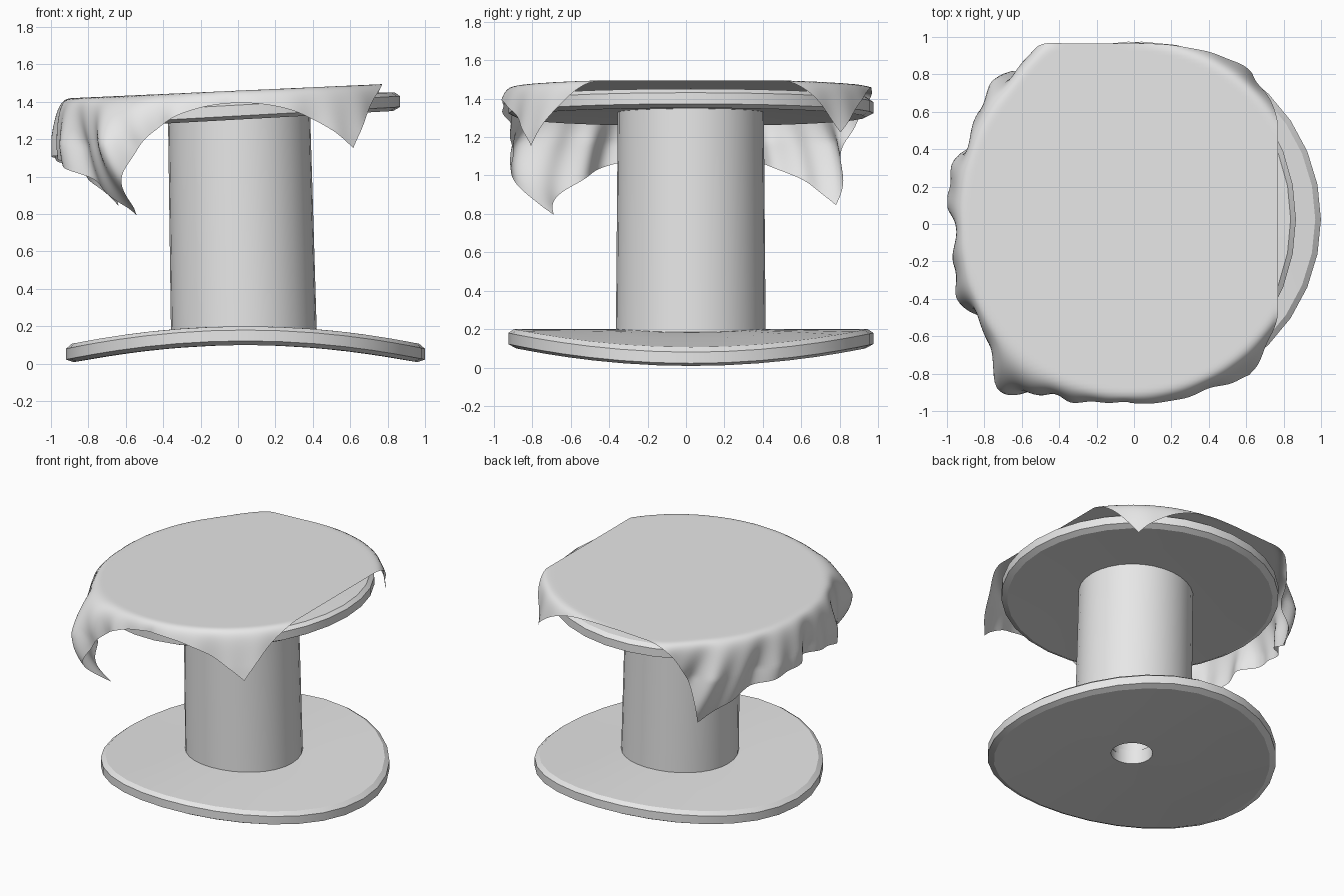
import bpy, bmesh, math

cube = bpy.data.objects.get("Cube")
if cube:
    bpy.data.objects.remove(cube, do_unlink=True)

# One pale grey for everything
grey = bpy.data.materials.new("pale_grey")
grey.use_nodes = True
grey.diffuse_color = (0.8, 0.8, 0.8, 1)
grey.node_tree.nodes["Principled BSDF"].inputs["Base Color"].default_value = (0.8, 0.8, 0.8, 1)


def finish(bm, name, angle, fix_normals=True):
    """Turn a bmesh into a shaded, coloured object."""
    if fix_normals:
        bmesh.ops.recalc_face_normals(bm, faces=bm.faces)
    mesh = bpy.data.meshes.new(name)
    bm.to_mesh(mesh)
    bm.free()
    mesh.materials.append(grey)
    obj = bpy.data.objects.new(name, mesh)
    bpy.context.collection.objects.link(obj)
    bpy.ops.object.select_all(action="DESELECT")
    obj.select_set(True)
    bpy.context.view_layer.objects.active = obj
    bpy.ops.object.shade_smooth_by_angle(angle=math.radians(angle))
    return obj


def lathe(name, profile, warp, sides=32, angle=20):
    """Spin a closed (radius, height) loop, then warp every point."""
    bm = bmesh.new()
    rings = []
    for i in range(sides):
        a = math.tau * i / sides
        rings.append([bm.verts.new(warp(r * math.cos(a), r * math.sin(a), z)) for r, z in profile])
    count = len(profile)
    for i in range(sides):
        here, there = rings[i], rings[(i + 1) % sides]
        for j in range(count):
            k = (j + 1) % count
            bm.faces.new((here[j], there[j], there[k], here[k]))
    return finish(bm, name, angle)


HOLE = 0.137
CENTRE_Y = 0.025
TOP_X = -0.03

# Flange cross-section with chamfered rim and centre hole
flange = [(HOLE, 0), (0.4, 0), (0.65, 0), (0.91, 0), (0.95, 0.022), (0.95, 0.08),
          (0.92, 0.1), (0.65, 0.1), (0.4, 0.1), (HOLE, 0.1)]


def bent(x, y, z):
    return (x * 1.01 + 0.04, y + CENTRE_Y, z + 0.1 - 0.1 * (x / 0.95) ** 2)


def tilted(x, y, z):
    px = x * 0.943 + TOP_X
    dome = 0.03 * (1 - (x * x + y * y) / 0.9)
    return (px, y + CENTRE_Y, z + 1.303 + 0.055 * px + dome)


def leaning(x, y, z):
    return (x + 0.035 - 0.022 * z, y + CENTRE_Y, z)


lathe("bottom_flange", flange, bent)
lathe("top_flange", flange, tilted)

# Hollow core between the flanges
lathe("core", [(HOLE, 0.16), (0.39, 0.16), (0.38, 1.36), (HOLE, 1.36)], leaning)


# Draped cloth: a square laid over the top flange, hanging past the rim
LEFT, RIGHT, FRONT, BACK = -1.22, 0.8, -1.03, 0.94
CELLS = 90


def bump(value, width):
    return math.exp(-(value / width) ** 2)


def drape(u, v):
    r = math.hypot(u, v)
    a = math.atan2(v, u)
    rim = 0.92 + 0.08 * bump(a - 1.95, 0.25) - 0.055 * bump(math.pi - abs(a), 0.6)
    extra = max(0.0, r - rim)
    out, drop = min(r, rim), 0.0
    if extra:
        soft = 0.05 * (1 - math.exp(-extra / 0.05))
        drop = extra - soft
        fold = min(extra / 0.3, 1.0) ** 1.5
        ripple = fold * (0.035 * math.sin(13 * a + 0.6) + 0.018 * math.sin(29 * a))
        if u > 0:
            # Short corners flare out
            out += soft + 0.2 * extra + 0.4 * ripple
        else:
            # Long corners tuck in and swing away from the side
            a += 0.42 * math.sin(2 * a) * min(extra, 0.65) ** 1.2
            bulge = extra * (0.65 - extra) * bump(a + 2.17, 0.2)
            out += soft + 0.25 * extra - 0.45 * extra ** 2 + bulge + ripple
    x, y = out * math.cos(a) + TOP_X, out * math.sin(a) + CENTRE_Y
    x = max(x, -0.998)
    return (x, y, 1.46 + 0.045 * x - drop)


bm = bmesh.new()
grid = [[bm.verts.new(drape(LEFT + (RIGHT - LEFT) * i / CELLS, FRONT + (BACK - FRONT) * j / CELLS))
         for j in range(CELLS + 1)] for i in range(CELLS + 1)]
for i in range(CELLS):
    for j in range(CELLS):
        bm.faces.new((grid[i][j], grid[i + 1][j], grid[i + 1][j + 1], grid[i][j + 1]))
finish(bm, "draped_cloth", 80, fix_normals=False)
